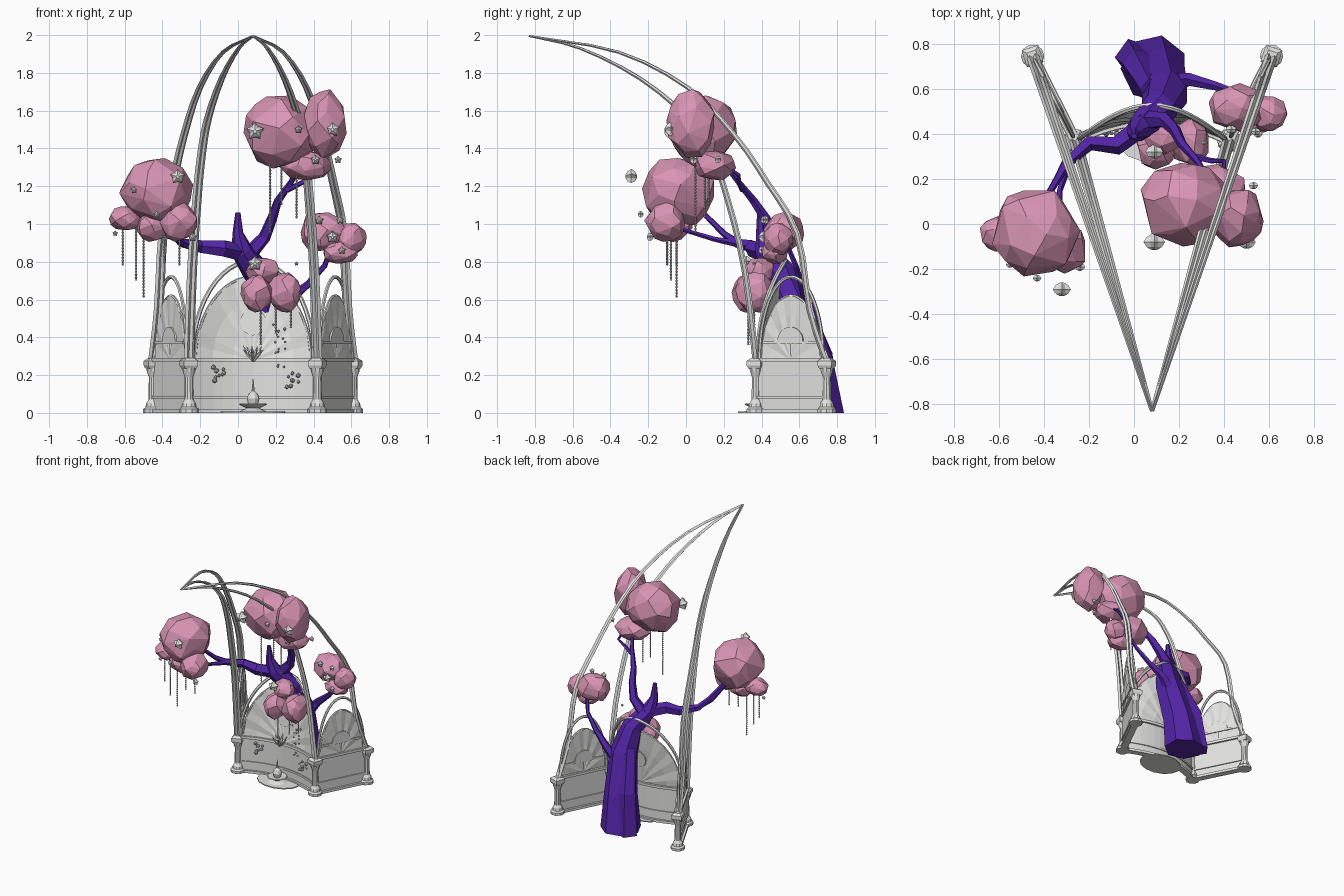
import bpy, bmesh, math, random
from mathutils import Vector, Matrix

random.seed(4)
cube = bpy.data.objects.get("Cube")
if cube:
    bpy.data.objects.remove(cube)

CX = 0.08  # the screen is symmetric about this x


def material(name, rgb):
    m = bpy.data.materials.new(name)
    m.use_nodes = True
    m.diffuse_color = (*rgb, 1)
    m.node_tree.nodes["Principled BSDF"].inputs["Base Color"].default_value = (*rgb, 1)
    return m


STONE = material("pale_stone", (0.76, 0.76, 0.75))
PINK = material("blossom_pink", (0.7, 0.3, 0.46))
BARK = material("violet_bark", (0.085, 0.018, 0.38))


def finish(name, bm, mat):
    bmesh.ops.recalc_face_normals(bm, faces=bm.faces[:])
    mesh = bpy.data.meshes.new(name)
    bm.to_mesh(mesh)
    bm.free()
    mesh.materials.append(mat)
    obj = bpy.data.objects.new(name, mesh)
    bpy.context.scene.collection.objects.link(obj)
    return obj


def loft(bm, rings):
    """Skin a list of closed rings of points and cap both ends."""
    vs = [[bm.verts.new(p) for p in ring] for ring in rings]
    n = len(vs[0])
    for a, b in zip(vs, vs[1:]):
        for i in range(n):
            j = (i + 1) % n
            bm.faces.new((a[i], a[j], b[j], b[i]))
    bm.faces.new(vs[0][::-1])
    bm.faces.new(vs[-1])


def tube(name, path, mat, sides=6, grounded=False):
    """Tapered tube along (point, radius) pairs; a grounded one starts level."""
    pts = [Vector(p) for p, r in path]
    rings, quat, last = [], None, None
    for i, (p, r) in enumerate(path):
        t = (pts[min(i + 1, len(pts) - 1)] - pts[max(i - 1, 0)]).normalized()
        if grounded and i == 0:
            t = Vector((0, 0, 1))
        quat = last.rotation_difference(t) @ quat if quat else t.to_track_quat('Z', 'Y')
        last = t
        rings.append([pts[i] + quat @ Vector((r * math.cos(a), r * math.sin(a), 0))
                      for a in (math.tau * k / sides for k in range(sides))])
    bm = bmesh.new()
    loft(bm, rings)
    return finish(name, bm, mat)


def lathe(name, profile, loc, sides=10, turn=0, squash=1):
    bm = bmesh.new()
    angles = [turn + math.tau * k / sides for k in range(sides)]
    loft(bm, [[(loc[0] + r * math.cos(a), loc[1] + r * squash * math.sin(a), loc[2] + z)
               for a in angles] for r, z in profile])
    return finish(name, bm, STONE)


def smooth_path(ctrl, steps=3):
    """Catmull-Rom through 2D control points."""
    c = [Vector(p) for p in ctrl]
    c = [2 * c[0] - c[1]] + c + [2 * c[-1] - c[-2]]
    out = []
    for a, b, d, e in zip(c, c[1:], c[2:], c[3:]):
        for k in range(steps):
            t = k / steps
            out.append(0.5 * (2 * b + (d - a) * t + (2 * a - 5 * b + 4 * d - e) * t * t
                              + (3 * b - a - 3 * d + e) * t ** 3))
    return out + [c[-2]]


# Columns and the paired ribs sweeping forward to a shared tip
TIP = Vector((CX, -0.83, 0))
BACK = [(0, .27), (.057, .55), (.1, .95), (.2, 1.22), (.31, 1.47), (.465, 1.72), (.7, 1.91), (1, 1.995)]
FRONT = [(0, .27), (.05, .76), (.125, 1.13), (.19, 1.35), (.29, 1.55), (.51, 1.77), (.775, 1.93), (1, 1.995)]
COLUMN = [(.052, 0), (.052, .02), (.04, .03), (.036, .05), (.024, .07), (.022, .19), (.033, .22), (.036, .24)]


def mirror(p, side):
    return Vector((CX + side * (p[0] - CX), p[1], 0))


corners = {}
for side, label in ((1, "right"), (-1, "left")):
    for row, xy, ctrl in (("front", (-.26, .37), FRONT), ("back", (-.45, .745), BACK)):
        base = mirror(xy, side)
        corners[label, row] = base
        lathe(f"{label}_{row}_column", COLUMN, base)
        lathe(f"{label}_{row}_capital", [(.045, .235), (.055, .25), (.055, .275), (.03, .29)], base, 4, side * 1.1)
        run = TIP - base
        across = Vector((-run.y, run.x, 0)).normalized()
        for strand in (-1, 1):
            path = []
            for f, z in smooth_path(ctrl):
                p = base + run * f + across * strand * (.014 - .01 * f)
                path.append((Vector((p.x, p.y, z)), .014 - .009 * f))
            tube(f"{label}_{row}_rib", path, STONE, 4)


# Screen panels: wall, rails, pleated fan, arch and medallion
class Panel:
    def __init__(self, name, p0, p1, bow):
        self.name, self.mid, self.half, self.bow = name, (p0 + p1) / 2, (p1 - p0) / 2, bow
        self.normal = Vector((-self.half.y, self.half.x, 0)).normalized()

    def at(self, u, z, d=0):
        """Point on the panel; a bowed one deepens like a niche above the rail."""
        depth = self.bow * (1 - u * u) * (1 + 1.4 * max(0, z - .28))
        p = self.mid + self.half * u + self.normal * (d - depth)
        return Vector((p.x, p.y, z))

    def strip(self, part, z0, z1, depth, width=.94):
        bm = bmesh.new()
        n = 12 if self.bow else 1
        loft(bm, [[self.at(u, z0, -depth), self.at(u, z0, depth), self.at(u, z1, depth), self.at(u, z1, -depth)]
                  for u in (width * (2 * k / n - 1) for k in range(n + 1))])
        finish(f"{self.name}_{part}", bm, STONE)

    def fan(self, z0, width, height, pleats):
        bm = bmesh.new()
        for s in (-1, 1):
            hub = bm.verts.new(self.at(0, z0, s * .006))
            prev = None
            for k in range(pleats + 1):
                a = math.pi * k / pleats
                d = s * .006 + (.003 if k % 2 else -.002)
                row = [bm.verts.new(self.at(-width * f * math.cos(a), z0 + height * f * math.sin(a), d))
                       for f in (.35, .7, 1)]
                if prev:
                    bm.faces.new((hub, prev[0], row[0]))
                    for i in (0, 1):
                        bm.faces.new((prev[i], prev[i + 1], row[i + 1], row[i]))
                prev = row
        finish(f"{self.name}_fan", bm, STONE)

    def arch(self, part, z0, width, height, r):
        angles = [math.pi * k / 24 for k in range(25)]
        tube(f"{self.name}_{part}", [(self.at(-width * math.cos(a), z0 + height * math.sin(a)), r)
                                     for a in angles], STONE)

    def medallion(self, z, radius, sweep):
        bm = bmesh.new()
        w = radius / self.half.length
        loft(bm, [[self.at(w * math.cos(a), z + radius * math.sin(a), d)
                   for a in (sweep * k / 16 for k in range(16 if sweep > 4 else 17))] for d in (-.014, .014)])
        finish(f"{self.name}_medallion", bm, STONE)


centre = Panel("centre_panel", corners["left", "front"], corners["right", "front"], -.09)
centre.normal.y = abs(centre.normal.y)
right = Panel("right_panel", corners["right", "back"], corners["right", "front"], 0)
left = Panel("left_panel", corners["left", "front"], corners["left", "back"], 0)
for panel in (centre, right, left):
    panel.strip("wall", .02, .28, .008)
    panel.strip("foot_rail", 0, .02, .025)
    panel.strip("lower_rail", .075, .09, .016)
    panel.strip("upper_rail", .27, .29, .022)
centre.fan(.28, .9, .44, 18)
centre.arch("arch_trim", .28, .9, .44, .008)
centre.arch("outer_arch", .28, .95, .525, .012)
centre.medallion(.48, .07, math.tau)
for panel in (right, left):
    panel.fan(.28, .82, .34, 12)
    panel.arch("arch_trim", .28, .82, .34, .008)
    panel.arch("outer_arch", .28, .9, .44, .01)
    panel.strip("middle_rail", .365, .38, .014, .78)
    panel.medallion(.38, .075, math.pi)

# Fountain on a scalloped plate, and a leafy crest at the rail
lathe("fountain_plate", [(.17, 0), (.17, .008)], (CX, .40, 0), 14, 0, .75)
lathe("fountain", [(.07, .008), (.035, .025), (.075, .045), (.07, .05), (.025, .045), (.034, .075),
                   (.025, .1), (.008, .115), (.002, .18)], (CX, .38, 0))
for k in range(11):
    a = math.tau * k / 11
    root = Vector((CX, .41, .275))
    spread = Vector((.055 * math.cos(a), .055 * math.sin(a), .06 + .02 * (k % 2)))
    tube("crest_leaf", [(root, .006), (root + spread * .5, .009), (root + spread, .001)], STONE, 4)

# Small hanging fruit on the screen
for x, y, z, size in ((-.1, .41, .2, .015), (.29, .4, .16, .015), (.22, .42, .42, .009), (.23, .41, .29, .009)):
    bm = bmesh.new()
    for k in range(8):
        spot = Vector((x, y, z)) + Vector([random.uniform(-s, s) for s in (.035, .012, .05)])
        bmesh.ops.create_icosphere(bm, subdivisions=1, radius=random.uniform(.6, 1) * size,
                                   matrix=Matrix.Translation(spot))
    finish("fruit_cluster", bm, STONE)

# Tree
tube("trunk", [((.09, .69, 0), .15), ((.11, .66, .25), .125), ((.14, .58, .55), .105),
               ((.11, .51, .73), .08), ((.02, .42, .86), .058), ((0, .4, .95), .03), ((0, .39, 1.06), .014)],
     BARK, 7, True)
tube("trunk_buttress", [((0, .74, 0), .085), ((.02, .71, .3), .07), ((.08, .6, .6), .05)], BARK, 5, True)
tube("right_branch", [((.05, .45, .84), .05), ((-.08, .35, .87), .045), ((-.2, .36, .88), .035),
                      ((-.3, .27, .9), .025), ((-.34, .2, .95), .018), ((-.4, .1, 1.05), .014)], BARK, 5)
tube("right_twig", [((-.28, .3, .89), .02), ((-.33, .15, .92), .014), ((-.33, -.05, .98), .01)], BARK, 5)
tube("upper_branch", [((.05, .46, .83), .045), ((.14, .46, .93), .034), ((.18, .42, 1.03), .028),
                      ((.21, .36, 1.12), .022), ((.28, .28, 1.22), .016), ((.33, .2, 1.32), .012)], BARK, 5)
tube("upper_twig", [((.26, .3, 1.18), .016), ((.34, .28, 1.22), .013), ((.4, .28, 1.26), .01),
                    ((.4, .18, 1.33), .008)], BARK, 5)
tube("left_branch", [((.14, .62, .45), .05), ((.25, .64, .58), .03), ((.37, .61, .68), .02),
                     ((.46, .58, .78), .015), ((.5, .53, .9), .012)], BARK, 5)
tube("middle_twig", [((.1, .52, .72), .03), ((.15, .42, .68), .015), ((.2, .36, .65), .01)], BARK, 5)


# Faceted blossom clumps, hulls of jittered points on an ellipsoid
def clump(name, loc, size, count=34):
    bm = bmesh.new()
    for k in range(count):
        z = 1 - (2 * k + 1) / count
        a = k * 2.4 + random.uniform(-.35, .35)
        r = math.sqrt(1 - z * z)
        v = Vector((r * math.cos(a), r * math.sin(a), z)) * random.uniform(.96, 1.1)
        bm.verts.new([c + s * q for c, s, q in zip(loc, size, v)])
    bmesh.ops.convex_hull(bm, input=bm.verts[:])
    finish(name, bm, PINK)


for name, loc, size in (
        ("right", (-.43, -.03, 1.17), (.19, .195, .185)), ("right", (-.59, -.04, 1.03), (.09, .08, .065)),
        ("right", (-.45, -.06, .99), (.09, .09, .08)), ("right", (-.31, -.11, 1.01), (.1, .105, .1)),
        ("top", (.23, .09, 1.49), (.2, .185, .185)), ("top", (.46, .03, 1.53), (.11, .13, .175)),
        ("top", (.36, .15, 1.31), (.135, .11, .08)),
        ("left", (.45, .52, .96), (.125, .105, .105)), ("left", (.6, .49, .92), (.08, .08, .085)),
        ("left", (.54, .47, .85), (.09, .07, .06)),
        ("middle", (.1, .33, .63), (.085, .09, .1)), ("middle", (.25, .36, .64), (.09, .1, .11)),
        ("middle", (.13, .39, .75), (.085, .08, .075))):
    clump(name + "_blossom", loc, size)

# Plump star flowers facing forward
for x, y, z, r in ((.09, -.08, 1.49, .05), (.32, -.09, 1.5, .022), (.5, -.08, 1.5, .042), (.41, .04, 1.34, .028),
                   (.53, .17, 1.34, .022), (-.32, -.29, 1.25, .042), (-.55, -.18, 1.18, .02), (-.43, -.24, 1.05, .02),
                   (-.65, -.05, .95, .016), (-.24, -.19, .93, .025), (.43, .42, 1.02, .025), (.54, .41, 1.02, .022),
                   (.5, .41, .93, .034), (.55, .4, .86, .022), (.09, .32, .79, .042), (.31, .36, .79, .012)):
    bm = bmesh.new()
    loft(bm, [[(x + r * s * q * math.sin(a), y + d * r, z + r * s * q * math.cos(a))
               for q, a in ((.65 if k % 2 else 1, math.pi * k / 5) for k in range(10))]
              for d, s in ((-.7, .25), (-.45, .7), (0, 1), (.45, .7), (.7, .25))])
    finish("star_flower", bm, STONE)

# Beaded strands hanging below the blossoms
for x, y, z0, z1 in ((-.61, -.05, .78, .98), (-.54, -.08, .7, .98), (-.5, -.05, .61, .95), (-.39, -.1, .79, .94),
                     (-.31, -.1, .78, .93), (.17, .05, .95, 1.34), (.31, .1, 1.03, 1.27), (.23, .12, 1.1, 1.34),
                     (.12, .33, .36, .55), (.2, .36, .42, .56), (.28, .36, .45, .56)):
    n = int((z1 - z0) / .008)
    tube("hanging_strand", [((x, y, z1 - (z1 - z0) * k / n), .007 if k % 2 else .003) for k in range(n + 1)], STONE, 4)
